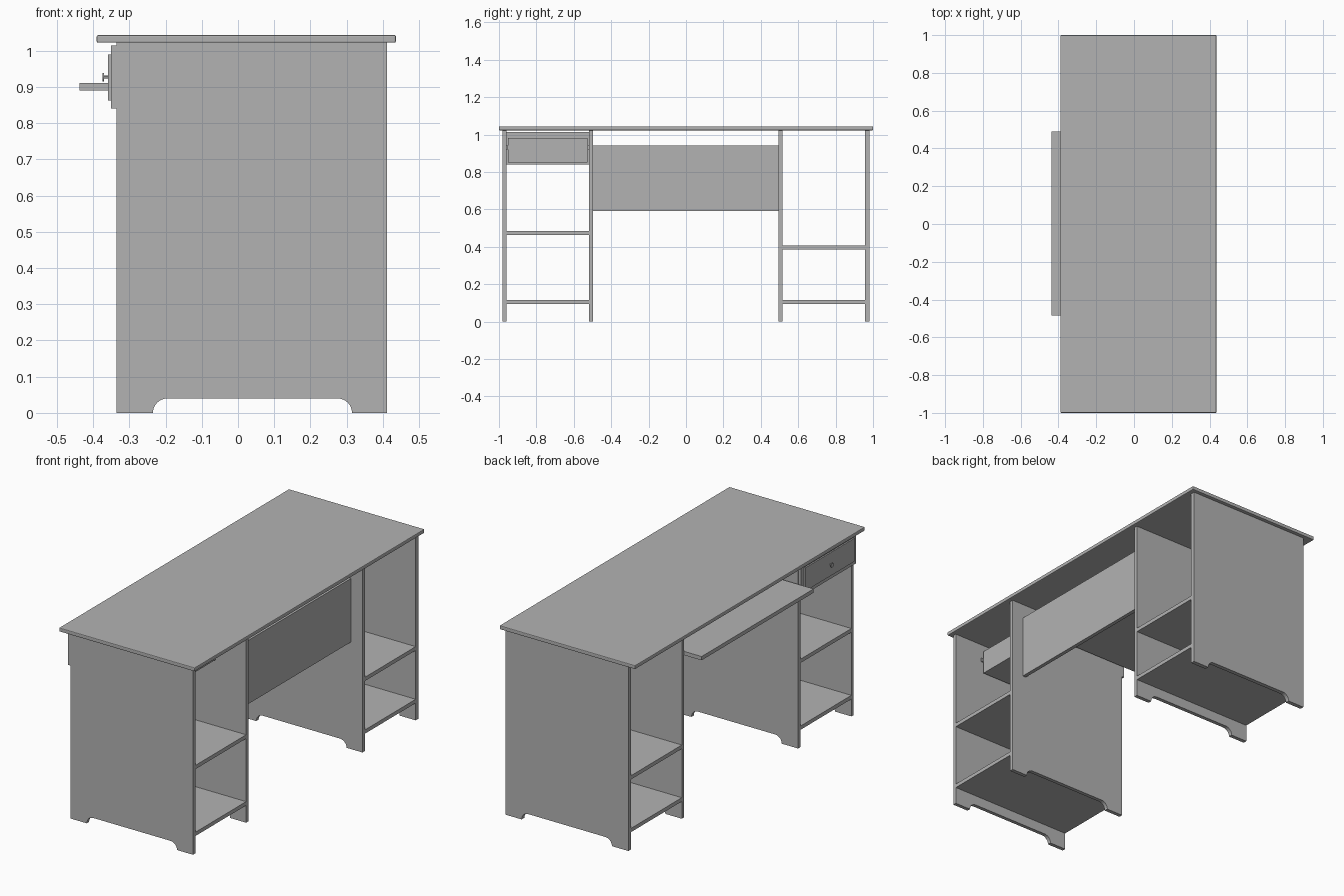
import bpy
import bmesh
import math
from mathutils import Matrix

cube = bpy.data.objects.get("Cube")
if cube:
    bpy.data.objects.remove(cube, do_unlink=True)

grey = bpy.data.materials.new("plain grey")
grey.use_nodes = True
COLOR = (0.45, 0.45, 0.45, 1)
grey.diffuse_color = COLOR
grey.node_tree.nodes["Principled BSDF"].inputs["Base Color"].default_value = COLOR


def add_object(name, bm):
    bmesh.ops.recalc_face_normals(bm, faces=bm.faces)
    mesh = bpy.data.meshes.new(name)
    bm.to_mesh(mesh)
    bm.free()
    mesh.materials.append(grey)
    obj = bpy.data.objects.new(name, mesh)
    bpy.context.collection.objects.link(obj)
    return obj


def box(name, x, y, z, bevel=0):
    """Box from (min, max) pairs along each axis."""
    bm = bmesh.new()
    bmesh.ops.create_cube(bm, size=1)
    for v in bm.verts:
        v.co = [lo + (c + 0.5) * (hi - lo) for c, (lo, hi) in zip(v.co, (x, y, z))]
    obj = add_object(name, bm)
    if bevel:
        mod = obj.modifiers.new("edge", 'BEVEL')
        mod.width = bevel
        mod.segments = 2
    return obj


def cylinder(name, radius, x, y, z):
    """Round part lying along the x axis."""
    bm = bmesh.new()
    place = Matrix.Translation(((x[0] + x[1]) / 2, y, z)) @ Matrix.Rotation(math.pi / 2, 4, 'Y')
    bmesh.ops.create_cone(bm, cap_ends=True, segments=20, radius1=radius,
                          radius2=radius, depth=x[1] - x[0], matrix=place)
    return add_object(name, bm)


BACK, FRONT = 0.412, -0.335
TOP = 1.022


def side_panel(name, y0, y1):
    """Upright board with a round-cornered foot cutout."""
    a, b, h = -0.235, 0.315, 0.04
    arc = [math.radians(90 * i / 6) for i in range(7)]
    left = [(a + h * (1 - math.cos(t)), h * math.sin(t)) for t in arc]
    right = [(b - h * (1 - math.cos(t)), h * math.sin(t)) for t in reversed(arc)]
    outline = [(FRONT, TOP), (FRONT, 0)] + left + right + [(BACK, 0), (BACK, TOP)]
    bm = bmesh.new()
    face = bm.faces.new([bm.verts.new((x, y0, z)) for x, z in outline])
    ext = bmesh.ops.extrude_face_region(bm, geom=[face])
    verts = [g for g in ext["geom"] if isinstance(g, bmesh.types.BMVert)]
    bmesh.ops.translate(bm, verts=verts, vec=(0, y1 - y0, 0))
    return add_object(name, bm)


# Desk top and four uprights
box("desk_top", (-0.39, 0.436), (-1, 1), (TOP, 1.043), 0.004)
side_panel("outer_panel_drawer_side", -0.98, -0.96)
side_panel("inner_panel_drawer_side", -0.518, -0.497)
side_panel("inner_panel_open_side", 0.494, 0.515)
side_panel("outer_panel_open_side", 0.957, 0.98)

# Shelves in both bays
for bay, y, heights in (("drawer_side", (-0.96, -0.518), (0.095, 0.463)),
                        ("open_side", (0.515, 0.957), (0.095, 0.385))):
    for level, z in zip(("lower", "upper"), heights):
        box(f"{level}_shelf_{bay}", (FRONT, BACK), y, (z, z + 0.021))

# Rear panel of the knee space and the pull-out tray
box("modesty_panel", (0.322, 0.343), (-0.497, 0.494), (0.59, 0.94))
box("keyboard_tray", (-0.438, 0.05), (-0.485, 0.49), (0.89, 0.911))

# Drawer box
Y0, Y1, T = -0.952, -0.526, 0.016
box("drawer_bottom", (FRONT, 0.23), (Y0, Y1), (0.85, 0.86))
box("drawer_back", (0.214, 0.23), (Y0, Y1), (0.86, 0.98))
box("drawer_side_outer", (FRONT, 0.214), (Y0, Y0 + T), (0.86, 0.98))
box("drawer_side_inner", (FRONT, 0.214), (Y1 - T, Y1), (0.86, 0.98))
box("drawer_rail_outer", (FRONT, 0.24), (-0.96, Y0), (0.92, 0.94))
box("drawer_rail_inner", (FRONT, 0.24), (Y1, -0.518), (0.92, 0.94))

# Drawer front with raised field and knob
box("drawer_front", (-0.351, FRONT), (-0.977, -0.5), (0.84, 1.014))
box("drawer_front_field", (-0.359, -0.351), (-0.952, -0.525), (0.862, 0.99))
cylinder("knob_stem", 0.004, (-0.37, -0.359), -0.74, 0.927)
cylinder("knob_disc", 0.012, (-0.374, -0.37), -0.74, 0.927)
